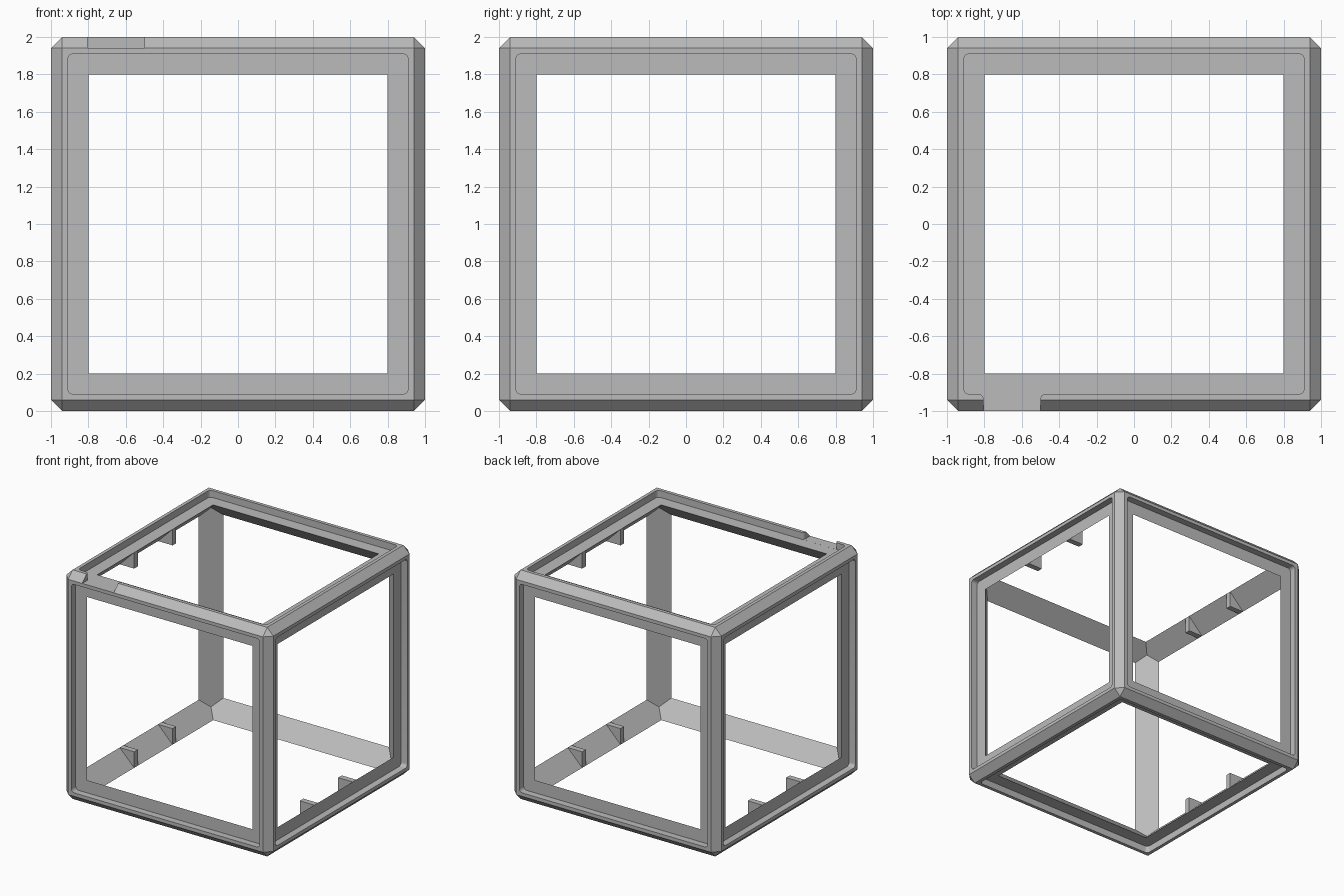
import bpy, bmesh, math
from mathutils import Matrix, Vector

if "Cube" in bpy.data.objects:
    bpy.data.objects.remove(bpy.data.objects["Cube"], do_unlink=True)

CHAMFER = 0.06
FLOOR = 1 - CHAMFER      # recessed face level
RIM = 0.91               # half width of the recess
OPEN = 0.8               # half width of the opening
MITRE = (OPEN + FLOOR) / 2
LIFT = Matrix.Translation((0, 0, 1))

grey = bpy.data.materials.new("light_grey")
grey.use_nodes = True
grey.diffuse_color = (0.5, 0.5, 0.5, 1)
grey.node_tree.nodes["Principled BSDF"].inputs["Base Color"].default_value = grey.diffuse_color


def finish(name, bm):
    bmesh.ops.recalc_face_normals(bm, faces=bm.faces)
    bm.transform(LIFT)
    mesh = bpy.data.meshes.new(name)
    bm.to_mesh(mesh)
    bm.free()
    mesh.materials.append(grey)
    obj = bpy.data.objects.new(name, mesh)
    bpy.context.collection.objects.link(obj)
    return obj


def prism(name, outline, offset):
    """Closed solid from a 3D outline swept along offset."""
    bm = bmesh.new()
    face = bm.faces.new([bm.verts.new(p) for p in outline])
    swept = bmesh.ops.extrude_face_region(bm, geom=[face], use_keep_orig=True)
    verts = [v for v in swept["geom"] if isinstance(v, bmesh.types.BMVert)]
    bmesh.ops.translate(bm, verts=verts, vec=offset)
    return finish(name, bm)


def square_loop(half, radius, z, steps=5):
    """Square outline with rounded corners, as points."""
    points = []
    for corner in range(4):
        turn = Matrix.Rotation(corner * math.pi / 2, 3, 'Z')
        for i in range(steps + 1):
            a = math.pi / 2 * i / steps
            c = half - radius
            points.append(turn @ Vector((c + radius * math.cos(a),
                                         c + radius * math.sin(a), z)))
    return points


# Frame: chamfered outer shell with the six large faces removed
bm = bmesh.new()
bmesh.ops.create_cube(bm, size=2)
bmesh.ops.bevel(bm, geom=bm.edges[:], offset=CHAMFER, offset_type='OFFSET',
                segments=1, profile=0.5, affect='EDGES')
bmesh.ops.delete(bm, geom=[f for f in bm.faces if f.calc_area() > 1],
                 context='FACES_ONLY')

# Six panels: rim, recess wall, recess floor and mitred inner slope
rings = [square_loop(FLOOR, 0, 1), square_loop(RIM, 0.03, 1),
         square_loop(RIM, 0.03, FLOOR), square_loop(OPEN, 0, FLOOR),
         square_loop(MITRE, 0, MITRE)]
turns = [Matrix.Rotation(i * math.pi / 2, 3, 'X') for i in range(4)]
turns += [Matrix.Rotation(s * math.pi / 2, 3, 'Y') for s in (-1, 1)]
for turn in turns:
    loops = [[bm.verts.new(turn @ p) for p in ring] for ring in rings]
    for a, b in zip(loops, loops[1:]):
        for i in range(len(a)):
            j = (i + 1) % len(a)
            bm.faces.new((a[i], a[j], b[j], b[i]))
bmesh.ops.remove_doubles(bm, verts=bm.verts[:], dist=0.0005)
frame = finish("frame", bm)

# Notch through the top front rim, with rounded inner corners
LEFT, RIGHT, R = -0.805, -0.5, 0.025
base = FLOOR + 0.0003
arc = [math.pi / 2 * i / 5 for i in range(6)]
cy = -RIM - R + 0.0002
outline = [(LEFT, -1.1), (RIGHT, -1.1)]
outline += [(RIGHT + R - R * math.cos(a), cy + R * math.sin(a)) for a in arc]
outline += [(RIGHT + R, -0.89), (LEFT - R, -0.89)]
outline += [(LEFT - R + R * math.cos(a), cy + R * math.sin(a)) for a in reversed(arc)]
cutter = prism("notch_cutter", [(x, y, base) for x, y in outline], (0, 0, 0.2))
cutter.hide_render = True
cut = frame.modifiers.new("notch", 'BOOLEAN')
cut.operation = 'DIFFERENCE'
cut.solver = 'EXACT'
cut.object = cutter
bpy.context.view_layer.objects.active = frame
frame.select_set(True)
bpy.ops.object.modifier_apply(modifier=cut.name)
bpy.data.objects.remove(cutter, do_unlink=True)
bpy.ops.object.shade_smooth_by_angle(angle=math.radians(30))

# Triangular tabs on the inner slopes of the four side beams
THICK = 0.05
for sx, side in ((-1, "right"), (1, "left")):
    for sz, level in ((-1, "bottom"), (1, "top")):
        for y, place in ((-0.265, "front"), (0.265, "back")):
            corner = [(OPEN, OPEN), (FLOOR, OPEN), (OPEN, FLOOR)]
            prism(f"{level}_{side}_{place}_tab",
                  [(sx * a, y - THICK / 2, sz * b) for a, b in corner],
                  (0, THICK, 0))
